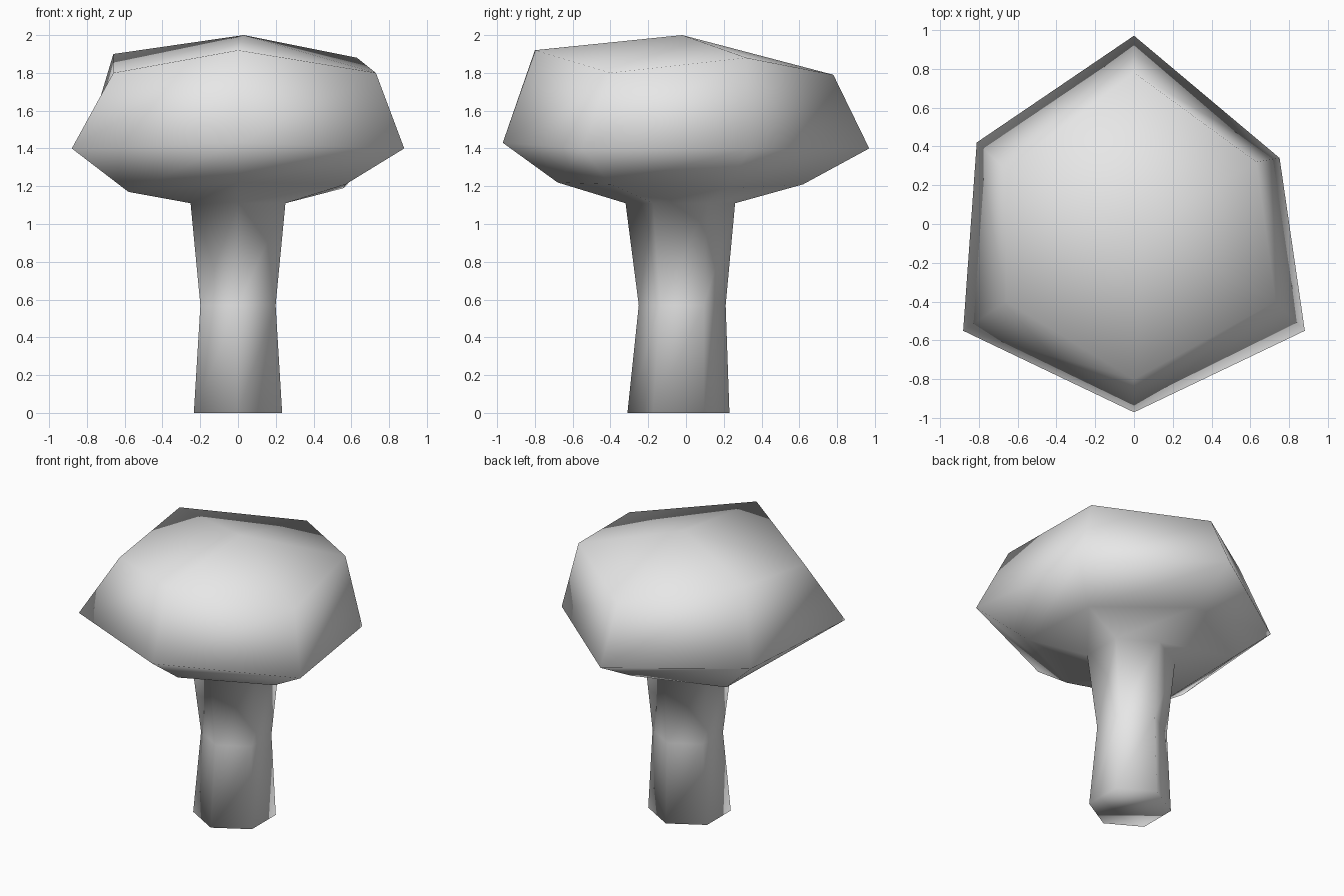
import bpy
import bmesh
import math

cube = bpy.data.objects.get("Cube")
if cube:
    bpy.data.objects.remove(cube, do_unlink=True)

SIDES = 6


def make_material(name, colour):
    material = bpy.data.materials.new(name)
    material.use_nodes = True
    material.diffuse_color = colour
    shader = material.node_tree.nodes["Principled BSDF"]
    shader.inputs["Base Color"].default_value = colour
    return material


def stem_ring(radius, centre_y, height):
    """Six points around the stem, starting at the front."""
    points = []
    for i in range(SIDES):
        angle = math.tau * i / SIDES - math.pi / 2
        points.append((radius * math.cos(angle),
                       centre_y + radius * math.sin(angle), height))
    return points


def bridge(bm, lower, upper):
    """Join two rings with a band of quads."""
    for i in range(SIDES):
        j = (i + 1) % SIDES
        bm.faces.new((lower[i], lower[j], upper[j], upper[i]))


# Stem: wide foot, narrow waist, flared neck
stem = [
    stem_ring(0.27, -0.04, 0),
    stem_ring(0.23, -0.02, 0.57),
    stem_ring(0.29, -0.03, 1.11),
]

# Cap: hand-shaped rings, counter-clockwise from the front corner
underside = [(0, -0.68, 1.22), (0.57, -0.4, 1.21), (0.56, 0.21, 1.19),
             (0, 0.62, 1.21), (-0.56, 0.34, 1.17), (-0.58, -0.4, 1.17)]
brim = [(0, -0.97, 1.43), (0.88, -0.55, 1.4), (0.75, 0.34, 1.4),
        (0, 0.97, 1.4), (-0.81, 0.42, 1.4), (-0.88, -0.55, 1.4)]
shoulder = [(0, -0.8, 1.92), (0.73, -0.4, 1.8), (0.63, 0.32, 1.88),
            (0, 0.78, 1.79), (-0.66, 0.28, 1.9), (-0.66, -0.4, 1.8)]
peak_point = (0.03, -0.02, 2)

# One continuous skin from the foot to the peak
bm = bmesh.new()
rings = [[bm.verts.new(point) for point in ring]
         for ring in stem + [underside, brim, shoulder]]
for lower, upper in zip(rings, rings[1:]):
    bridge(bm, lower, upper)
bm.faces.new(reversed(rings[0]))
peak = bm.verts.new(peak_point)
top = rings[-1]
for i in range(SIDES):
    bm.faces.new((top[i], top[(i + 1) % SIDES], peak))
bmesh.ops.recalc_face_normals(bm, faces=bm.faces)
for face in bm.faces:
    face.smooth = True

mesh = bpy.data.meshes.new("mushroom")
bm.to_mesh(mesh)
bm.free()
mesh.materials.append(make_material("light grey", (0.8, 0.8, 0.8, 1)))
mushroom = bpy.data.objects.new("mushroom", mesh)
bpy.context.collection.objects.link(mushroom)
